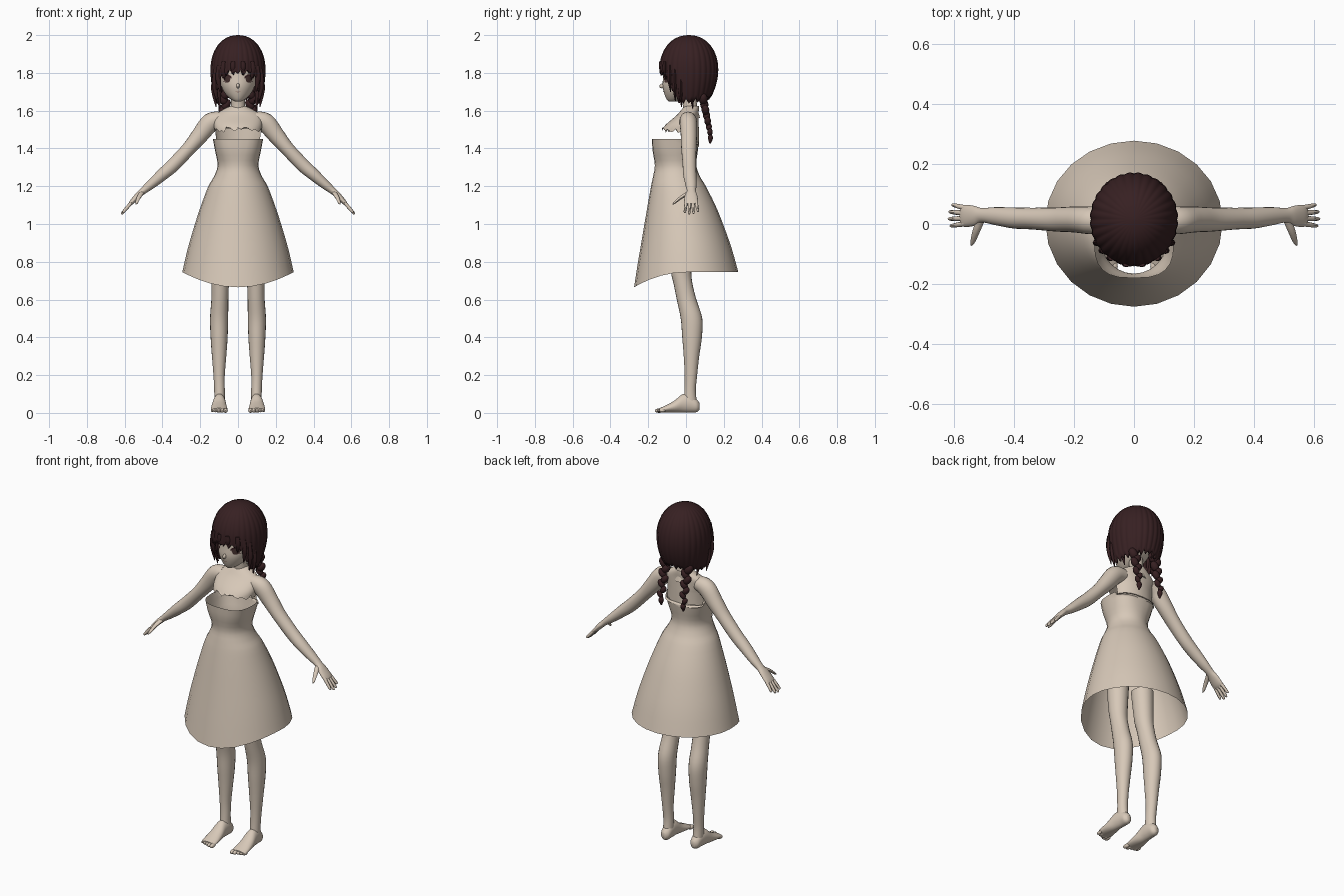
import bpy, bmesh, random
from math import sin, cos, pi, radians, degrees, copysign
from mathutils import Vector, Matrix, Euler
from mathutils.bvhtree import BVHTree

random.seed(4)
cube = bpy.data.objects.get("Cube")
if cube:
    bpy.data.objects.remove(cube, do_unlink=True)

X, Y, Z = Vector((1, 0, 0)), Vector((0, 1, 0)), Vector((0, 0, 1))


def material(name, rgb):
    m = bpy.data.materials.new(name)
    m.use_nodes = True
    m.diffuse_color = (*rgb, 1)
    m.node_tree.nodes["Principled BSDF"].inputs["Base Color"].default_value = (*rgb, 1)
    return m


BEIGE = material("warm beige", (0.68, 0.58, 0.48))
HAIR = material("dark brown", (0.038, 0.0145, 0.016))
EYE = material("eye brown", (0.06, 0.03, 0.028))
LIP = material("lip rose", (0.4, 0.24, 0.2))


def finish(name, bm, mat, mirror=False, angle=50):
    bmesh.ops.recalc_face_normals(bm, faces=bm.faces)
    me = bpy.data.meshes.new(name)
    bm.to_mesh(me)
    bm.free()
    me.materials.append(mat)
    me.shade_smooth()
    me.set_sharp_from_angle(angle=radians(angle))
    ob = bpy.data.objects.new(name, me)
    bpy.context.collection.objects.link(ob)
    if mirror:
        ob.modifiers.new("Mirror", "MIRROR").use_mirror_merge = False
    return ob


def skin_rings(bm, rings, caps):
    n = len(rings[0])
    for a, b in zip(rings, rings[1:]):
        for i in range(n):
            bm.faces.new((a[i], a[(i + 1) % n], b[(i + 1) % n], b[i]))
    if caps:
        bm.faces.new(rings[0])
        bm.faces.new(rings[-1])


def smooth_rows(rows, sub):
    # Catmull-Rom interpolation of all row values
    out, last = [], len(rows) - 1
    for k in range(last):
        p = [rows[max(0, min(last, k + o))] for o in (-1, 0, 1, 2)]
        for s in range(sub):
            t = s / sub
            out.append([b + .5 * t * (c - a + t * (2*a - 5*b + 4*c - d + t * (3*(b - c) + d - a)))
                        for a, b, c, d in zip(*p)])
    return out + [list(rows[-1])]


def add_tube(bm, rows, ref=Y, segs=20, sub=4, caps=True):
    # rows: x, y, z, half width, half depth along ref, roundness
    rows = smooth_rows([tuple(r) + (1,) * (6 - len(r)) for r in rows], sub)
    pts = [Vector(r[:3]) for r in rows]
    rings = []
    for k, r in enumerate(rows):
        tangent = pts[min(k + 1, len(pts) - 1)] - pts[max(k - 1, 0)]
        u = tangent.cross(ref).normalized()
        ring = []
        for i in range(segs):
            c, s = cos(2*pi*i/segs), sin(2*pi*i/segs)
            c, s = copysign(abs(c) ** r[5], c), copysign(abs(s) ** r[5], s)
            ring.append(bm.verts.new(pts[k] + u * r[3] * c + ref * r[4] * s))
        rings.append(ring)
    skin_rings(bm, rings, caps)


def tube(name, rows, mat=BEIGE, mirror=False, **kw):
    bm = bmesh.new()
    add_tube(bm, rows, **kw)
    return finish(name, bm, mat, mirror)


def add_blob(bm, loc, scale, rot=(0, 0, 0)):
    bmesh.ops.create_uvsphere(bm, u_segments=12, v_segments=8, radius=1,
                              matrix=Matrix.LocRotScale(Vector(loc), Euler(rot), Vector(scale)))


# Dress: open shell with a lower front hem
dress = tube("dress", [
    (0, -.055, 1.45, .133, .125, .7), (0, -.057, 1.39, .122, .12, .8), (0, -.055, 1.31, .108, .11),
    (0, -.05, 1.25, .128, .125), (0, -.04, 1.2, .157, .145), (0, -.024, 1.1, .195, .179),
    (0, -.012, 1, .228, .208), (0, 0, .87, .266, .242), (0, .007, .745, .295, .27)],
    segs=24, sub=3, caps=False)
for v in dress.data.vertices:
    if v.co.z < .75 and v.co.y < 0:
        t = -v.co.y / .263
        v.co.z -= .08 * t * t
        v.co.y -= .012 * t
    elif v.co.z > 1.44:
        v.co.z -= .12 * (v.co.y + .18) if v.co.y > 0 else 0

# Upper torso with a torn lower edge
torso = tube("torso", [
    (0, .03, 1.625, .04, .038), (0, .022, 1.605, .08, .046), (0, .008, 1.575, .122, .058),
    (0, -.018, 1.53, .128, .085), (0, -.03, 1.5, .124, .098)], segs=48, caps=False)
for v in torso.data.vertices:
    if v.co.z < 1.501:
        v.co.z += random.uniform(-.02, .015) - (.075 if v.co.y > 0 else 0)
tube("neck", [(0, .03, 1.56, .045, .045), (0, .022, 1.62, .038, .038), (0, .01, 1.72, .038, .04)])

# Head and nose
head = tube("head", [
    (0, -.07, 1.648, .014, .02), (0, -.052, 1.66, .038, .05), (0, -.032, 1.69, .068, .083),
    (0, -.016, 1.73, .089, .108), (0, 0, 1.78, .102, .121), (0, .01, 1.85, .115, .125),
    (0, .015, 1.92, .09, .1), (0, .015, 1.96, .04, .05)], segs=32)
bm = bmesh.new()
add_blob(bm, (0, -.122, 1.732), (.009, .02, .013), (.3, 0, 0))
finish("nose", bm, BEIGE)

# Painted face plates laid on the head surface
tree = BVHTree.FromPolygons([v.co for v in head.data.vertices],
                            [p.vertices for p in head.data.polygons])


def plate(name, columns, mat, mirror=True, lift=.004):
    bm = bmesh.new()
    strip = []
    for x, top, bottom in columns:
        col = []
        for k in range(4):
            z = top + (bottom - top) * k / 3
            hit = tree.ray_cast(Vector((x, -1, z)), Y)[0]
            col.append(bm.verts.new(hit - Y * lift))
        strip.append(col)
    for a, b in zip(strip, strip[1:]):
        for k in range(3):
            bm.faces.new((a[k], b[k], b[k + 1], a[k + 1]))
    return finish(name, bm, mat, mirror)


arc = [i / 10 * 2 - 1 for i in range(11)]
plate("iris", [(.058 + .019 * t, 1.772 + .021 * (1.01 - t*t) ** .5,
                1.772 - .021 * (1.01 - t*t) ** .5) for t in arc], EYE)
plate("upper_lash", [(.06 + .026 * t, 1.793 - .014 * t*t, 1.784 - .016 * t*t) for t in arc], HAIR, lift=.006)
plate("lower_lash", [(.06 + .016 * t, 1.752 + .004 * t*t, 1.749 + .004 * t*t) for t in arc], HAIR)
plate("mouth", [(.014 * t, 1.701 + .002 * t*t, 1.697 + .003 * t*t) for t in arc], LIP, mirror=False)

# Hair: ridged bob with a short jagged fringe and long sides
bm = bmesh.new()
COLS, DOME, DROP = 168, 9, 7
rings = [[] for _ in range(DOME + DROP)]
for i in range(COLS):
    a = 2 * pi * i / COLS
    off = abs(degrees((a + pi) % (2 * pi) - pi))
    ramp = max(0, min(1, (off - 36) / 30))
    jag = abs(sin(a * 14)) * .6 + abs(sin(a * 9 + 1)) * .4
    hem = 1.785 - .155 * ramp + .03 * jag + .03 * max(0, (off - 90) / 90)
    ridge = 1 + .025 * abs(sin(a * 14)) - .012
    for j in range(DOME + DROP):
        if j < DOME:
            phi = pi / 2 * (j + .15) / (DOME - .85)
            z, r = 1.82 + .18 * cos(phi), sin(phi) ** .9
        else:
            z = 1.82 + (hem - 1.82) * (j - DOME + 1) / DROP
            r = 1 - (.1 + .17 * (1 - cos(a))) * ((1.82 - z) / .2) ** 2
        r *= ridge
        rings[j].append(bm.verts.new((.145 * r * sin(a), .015 - .155 * r * cos(a), z)))
skin_rings(bm, rings, False)
bm.faces.new(rings[0])
hair = finish("bob_hair", bm, HAIR, angle=40)
shell = hair.modifiers.new("Thickness", "SOLIDIFY")
shell.thickness, shell.offset = .01, -1

# Loose fringe and side locks
bm = bmesh.new()
for x, y, top, tip in [(.025, -.132, 1.86, 1.79), (.075, -.112, 1.86, 1.765), (.1, -.088, 1.84, 1.70),
                       (.118, -.062, 1.82, 1.65), (.122, -.03, 1.8, 1.62), (.1, .03, 1.75, 1.61)]:
    add_tube(bm, [(x, y, top, .012, .01), (x * 1.04, y, (top + tip) / 2, .015, .011),
                  (x * .95, y + .006, tip, .002, .002)], segs=8)
finish("hair_locks", bm, HAIR, mirror=True)

# Braids: alternating plaited lobes and a tuft
bm = bmesh.new()
for i in range(8):
    side = 1 if i % 2 else -1
    s = .031 - .0018 * i
    add_blob(bm, (.072 + side * .009, .085 + .006 * i, 1.69 - .029 * i),
             (s * .8, s * .8, s * 1.15), (0, side * .6, 0))
add_tube(bm, [(.072, .128, 1.475, .008, .008), (.072, .13, 1.455, .015, .014),
              (.072, .127, 1.425, .003, .003)], segs=10)
finish("braid", bm, HAIR, mirror=True)

# Arms with palm, fingers and thumb
tube("arm", [
    (.09, .01, 1.555, .04, .042), (.145, .012, 1.538, .05, .046), (.2, .015, 1.472, .045, .043),
    (.26, .015, 1.4, .037, .04), (.34, .018, 1.315, .036, .036), (.4, .02, 1.262, .032, .035),
    (.46, .026, 1.21, .025, .03), (.505, .029, 1.173, .018, .024), (.53, .027, 1.15, .016, .033),
    (.56, .027, 1.118, .013, .037), (.574, .027, 1.104, .008, .033)], mirror=True)
bm = bmesh.new()
for i, reach in enumerate((.93, 1.05, 1, .82)):
    y0, y1 = .001 + .0175 * i, -.006 + .023 * i
    add_tube(bm, [(.56, y0, 1.118, .009, .009),
                  (.56 + .028 * reach, (y0 + y1) / 2, 1.118 - .032 * reach, .009, .008),
                  (.56 + .05 * reach, y1, 1.118 - .058 * reach, .007, .006),
                  (.56 + .054 * reach, y1, 1.118 - .063 * reach, .002, .002)], segs=8, sub=3)
add_tube(bm, [(.51, .015, 1.165, .014, .012), (.525, -.025, 1.142, .012, .011),
              (.536, -.058, 1.115, .008, .008), (.541, -.072, 1.105, .002, .002)],
         ref=Z, segs=8, sub=3)
finish("fingers", bm, BEIGE, mirror=True)

# Legs, feet and toes
tube("leg", [
    (.085, -.033, .92, .06, .062), (.09, -.026, .75, .051, .054), (.094, -.015, .68, .046, .05),
    (.096, .003, .6, .045, .052), (.1, .029, .5, .048, .057), (.1, .032, .4, .045, .052),
    (.1, .029, .3, .038, .041), (.1, .026, .2, .03, .033), (.098, .022, .12, .028, .03),
    (.097, .022, .05, .028, .036)], mirror=True)
tube("foot", [
    (.096, .072, .034, .012, .018), (.096, .056, .038, .027, .034), (.097, .02, .05, .031, .048),
    (.099, -.02, .05, .034, .048), (.1, -.06, .034, .04, .032), (.1, -.105, .022, .044, .019),
    (.1, -.14, .014, .042, .011)], ref=Z, mirror=True)
bm = bmesh.new()
for i in range(5):
    add_blob(bm, (.066 + .0175 * i, -.142 + .004 * i * (i > 1), .012),
             (.012 - .001 * i, .023 - .001 * i, .012 - .001 * i))
finish("toes", bm, BEIGE, mirror=True)
